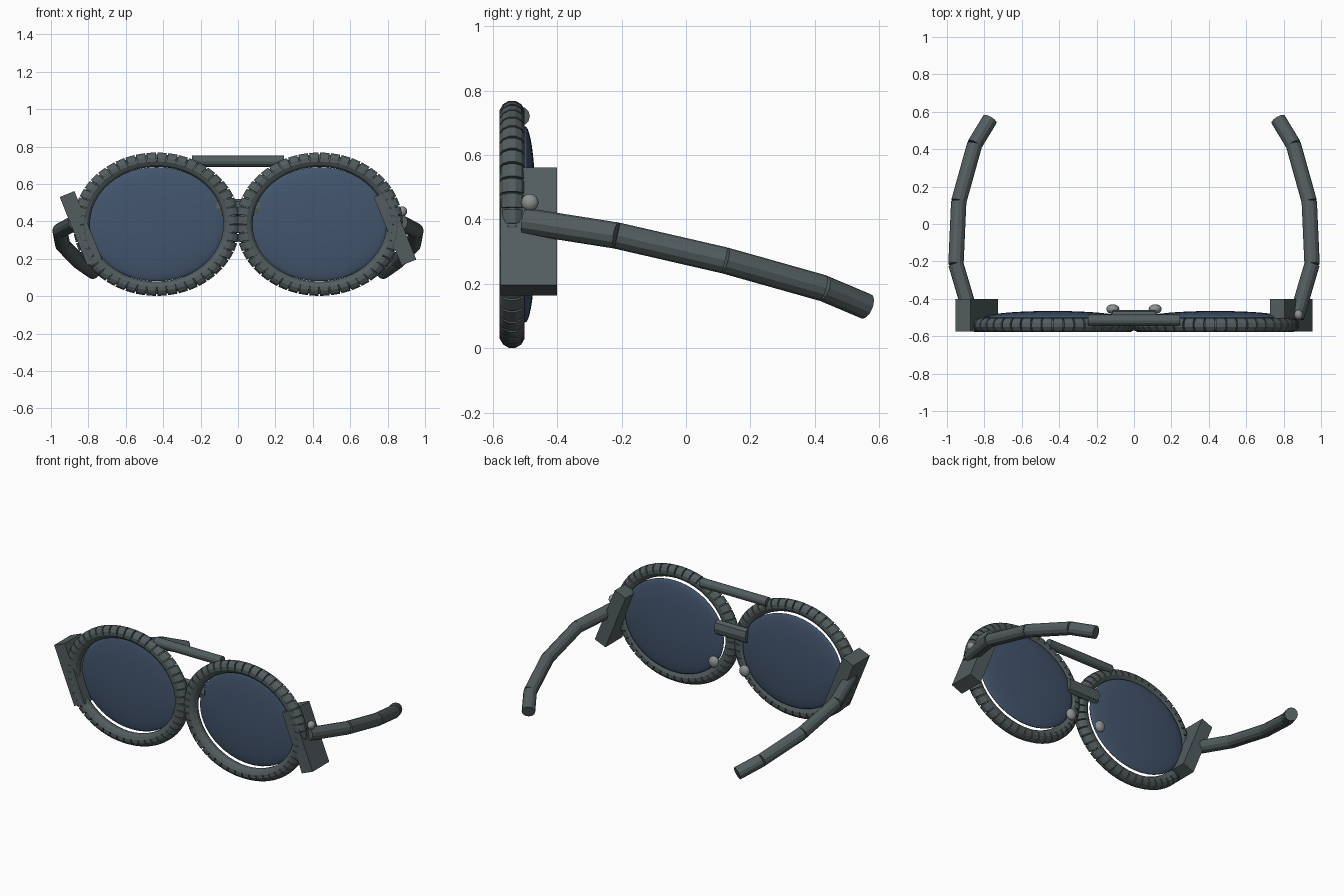
import bpy, bmesh, math
from mathutils import Vector

cube = bpy.data.objects.get("Cube")
if cube:
    bpy.data.objects.remove(cube, do_unlink=True)


def material(name, rgb):
    m = bpy.data.materials.new(name)
    m.use_nodes = True
    m.diffuse_color = (*rgb, 1)
    bsdf = m.node_tree.nodes["Principled BSDF"]
    bsdf.inputs["Base Color"].default_value = (*rgb, 1)
    bsdf.inputs["Roughness"].default_value = 0.6
    return m


SLATE = material("slate grey", (0.085, 0.108, 0.113))
BLUE = material("lens blue", (0.055, 0.09, 0.152))
PALE = material("pale grey", (0.27, 0.28, 0.285))


def finish(name, mat, smooth=None):
    ob = bpy.context.object
    ob.name = name
    ob.data.materials.append(mat)
    if smooth:
        bpy.ops.object.shade_smooth_by_angle(angle=math.radians(smooth))
    return ob


def rod(name, a, b, radius, sides=12):
    a, b = Vector(a), Vector(b)
    bpy.ops.mesh.primitive_cylinder_add(vertices=sides, radius=radius, depth=(b - a).length,
                                        location=(a + b) / 2)
    ob = finish(name, SLATE)
    ob.rotation_euler = (b - a).to_track_quat("Z", "Y").to_euler()
    return ob


def ball(name, loc, scale, mat, segments=24):
    bpy.ops.mesh.primitive_uv_sphere_add(segments=segments, ring_count=segments // 2,
                                         radius=1, location=loc)
    ob = finish(name, mat, 60)
    ob.scale = scale
    return ob


def treaded_rim(name, x):
    """Oval ring whose outer side is cut by narrow cross grooves."""
    blocks, sides, major, minor = 48, 12, 0.345, 0.04
    step = math.tau / blocks
    bm = bmesh.new()
    rings = []
    for i in range(blocks):
        for offset, groove in ((0.07, 0), (0.93, 0), (0.94, 1), (1.06, 1)):
            t = (i + offset) * step
            ring = []
            for j in range(sides):
                p = (j + 0.5) * math.tau / sides
                r = minor * (0.72 if groove and math.cos(p) > 0.2 else 1.0)
                reach = major + r * math.cos(p)
                ring.append(bm.verts.new((reach * math.cos(t) * 1.165, r * math.sin(p),
                                          reach * math.sin(t))))
            rings.append(ring)
    for i, ring in enumerate(rings):
        nxt = rings[(i + 1) % len(rings)]
        for j in range(sides):
            k = (j + 1) % sides
            bm.faces.new((ring[j], ring[k], nxt[k], nxt[j]))
    bmesh.ops.recalc_face_normals(bm, faces=bm.faces)
    mesh = bpy.data.meshes.new(name)
    bm.to_mesh(mesh)
    bm.free()
    mesh.materials.append(SLATE)
    ob = bpy.data.objects.new(name, mesh)
    ob.location = (x, -0.54, 0.385)
    bpy.context.collection.objects.link(ob)


# Centre line of one temple arm
ARM = [(0.868, -0.5, 0.395), (0.952, -0.215, 0.35), (0.937, 0.12, 0.273),
       (0.852, 0.425, 0.187), (0.77, 0.56, 0.13)]

for side, s in (("left", 1), ("right", -1)):
    # Rim and domed lens
    treaded_rim(side + "_rim", s * 0.435)
    ball(side + "_lens", (s * 0.435, -0.5, 0.385), (0.365, 0.035, 0.305), BLUE, 48)

    # Hinge block: both lean the same way
    bpy.ops.mesh.primitive_cube_add(size=1, location=(s * 0.84, -0.488, 0.363))
    block = finish(side + "_hinge_block", SLATE)
    block.scale = (0.085, 0.175, 0.395)
    block.rotation_euler.y = math.radians(-22)

    # Temple arm in straight sections
    for i, (a, b) in enumerate(zip(ARM, ARM[1:])):
        rod(f"{side}_arm_section_{i + 1}", (s * a[0], *a[1:]), (s * b[0], *b[1:]), 0.041)

    # Hinge stud and nose pad
    ball(side + "_hinge_stud", (s * 0.88, -0.485, 0.453), (0.024, 0.027, 0.027), PALE, 16)
    ball(side + "_nose_pad", (s * 0.113, -0.455, 0.25), (0.035, 0.026, 0.038), PALE, 16)

# Brow bar and nose bridge
rod("brow_bar", (-0.245, -0.515, 0.721), (0.245, -0.515, 0.721), 0.03)
bridge = rod("nose_bridge", (-0.115, -0.49, 0.47), (0.115, -0.49, 0.47), 0.05, 8)
bridge.scale = (1, 0.6, 1)
# Keep the flattened direction along depth
if abs((bridge.rotation_euler.to_matrix() @ Vector((0, 1, 0))).z) > 0.5:
    bridge.scale = (0.6, 1, 1)
